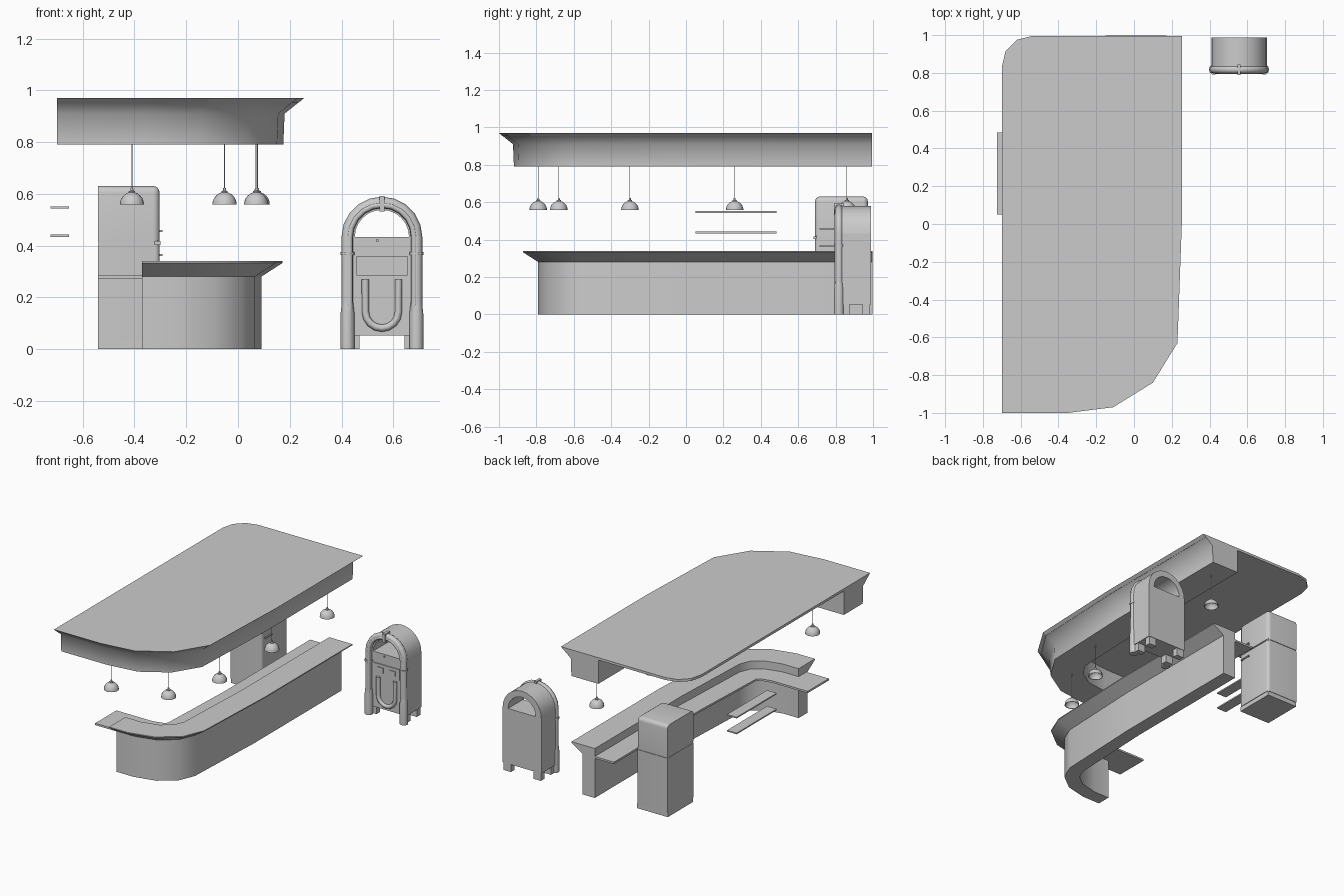
import bpy, bmesh, math
from math import pi, sin, cos, radians
from mathutils import Vector

if "Cube" in bpy.data.objects:
    bpy.data.objects.remove(bpy.data.objects["Cube"])


def finish(name, bm, smooth=None):
    bmesh.ops.recalc_face_normals(bm, faces=bm.faces)
    me = bpy.data.meshes.new(name)
    bm.to_mesh(me)
    bm.free()
    ob = bpy.data.objects.new(name, me)
    bpy.context.collection.objects.link(ob)
    if smooth:
        bpy.ops.object.select_all(action='DESELECT')
        ob.select_set(True)
        bpy.context.view_layer.objects.active = ob
        bpy.ops.object.shade_smooth_by_angle(angle=radians(smooth))
    return ob


def loft(name, rings, smooth=None, closed_rings=True, caps=True):
    """Skin a list of equal-length point rings."""
    bm = bmesh.new()
    rows = [[bm.verts.new(p) for p in r] for r in rings]
    n = len(rows[0])
    for a, b in zip(rows, rows[1:]):
        for i in range(n if closed_rings else n - 1):
            j = (i + 1) % n
            bm.faces.new((a[i], a[j], b[j], b[i]))
    if caps:
        bm.faces.new(rows[0])
        bm.faces.new(rows[-1])
    return finish(name, bm, smooth)


def offset(path, d):
    """Mitred parallel of a 2D path, positive d to the right of travel."""
    pts = [Vector(p) for p in path]
    nrm = []
    for a, b in zip(pts, pts[1:]):
        t = (b - a).normalized()
        nrm.append(Vector((t.y, -t.x)))
    out = []
    for i, p in enumerate(pts):
        a, b = nrm[max(i - 1, 0)], nrm[min(i, len(nrm) - 1)]
        m = (a + b).normalized()
        out.append(p + m * (d / m.dot(b)))
    return out


def sweep(name, path, profile, smooth=None):
    cols = [[(q.x, q.y, z) for q in offset(path, d)] for d, z in profile]
    return loft(name, list(zip(*cols)), smooth)


def box(name, x0, x1, y0, y1, z0, z1, round_r=0, rounded=None):
    bm = bmesh.new()
    bmesh.ops.create_cube(bm, size=1)
    for v in bm.verts:
        v.co = ((x0 + x1) / 2 + v.co.x * (x1 - x0),
                (y0 + y1) / 2 + v.co.y * (y1 - y0),
                (z0 + z1) / 2 + v.co.z * (z1 - z0))
    if round_r:
        edges = [e for e in bm.edges if rounded((e.verts[0].co + e.verts[1].co) / 2)]
        bmesh.ops.bevel(bm, geom=edges, offset=round_r, segments=4, profile=0.5, affect='EDGES')
    return finish(name, bm, 40 if round_r else None)


def turned(name, x, y, prof, n=16, caps=True):
    rings = [[(x + r * cos(2 * pi * i / n), y + r * sin(2 * pi * i / n), z) for i in range(n)]
             for r, z in prof]
    return loft(name, rings, 40, caps=caps)


def tube(name, pts, r):
    cu = bpy.data.curves.new(name, 'CURVE')
    cu.dimensions = '3D'
    cu.bevel_depth, cu.bevel_resolution, cu.use_fill_caps = r, 2, True
    sp = cu.splines.new('POLY')
    sp.points.add(len(pts) - 1)
    for p, c in zip(sp.points, pts):
        p.co = (*c, 1)
    ob = bpy.data.objects.new(name, cu)
    bpy.context.collection.objects.link(ob)
    bpy.ops.object.select_all(action='DESELECT')
    ob.select_set(True)
    bpy.context.view_layer.objects.active = ob
    bpy.ops.object.convert(target='MESH')


def arc(cx, cz, r, a0, a1, n):
    return [(cx + r * cos(radians(a0 + (a1 - a0) * i / n)),
             cz + r * sin(radians(a0 + (a1 - a0) * i / n))) for i in range(n + 1)]


# Canopy: thin roof slab with a flared valance along the front and right
roof = [(-0.70, -1), (-0.35, -1), (-0.11, -0.97), (0.10, -0.84), (0.23, -0.63),
        (0.255, 0.05), (0.255, 0.995)]
back = [(-0.54, 0.995), (-0.62, 0.975), (-0.68, 0.915), (-0.70, 0.83)]
loft("canopy_slab", [[(*p, 0.97) for p in roof + back],
                     [(*p, 0.953) for p in offset(roof, -0.02) + [Vector(b) for b in back]]])
sweep("canopy_valance", roof,
      [(-0.02, 0.954), (-0.075, 0.91), (-0.08, 0.79), (-0.285, 0.79), (-0.285, 0.954)], 60)

# Counter wall with flared bar top, and the lower work surface behind it
bend = [(-0.24, -0.79), (-0.09, -0.755), (0.02, -0.67), (0.065, -0.56), (0.09, 0.05), (0.09, 0.998)]
sweep("counter", [(-0.37, -0.79)] + bend,
      [(0, 0), (0, 0.28), (0.082, 0.333), (0.082, 0.34), (-0.095, 0.34), (-0.095, 0)], 40)
sweep("work_surface", [(-0.54, -0.79)] + bend,
      [(-0.01, 0.272), (-0.01, 0.285), (-0.24, 0.285), (-0.24, 0.272)], 40)

# Wall shelves
for i, z in enumerate((0.434, 0.543)):
    box(f"wall_shelf_{i}", -0.725, -0.652, 0.05, 0.485, z, z + 0.009)

# Pendant lamps
for i, (x, y) in enumerate([(-0.41, -0.79), (-0.052, -0.68), (0.07, -0.30), (0.076, 0.26), (0.076, 0.86)]):
    outer = [(0.047 * cos(a), 0.558 + 0.049 * sin(a)) for a in [k * pi / 12 for k in range(6)]]
    inner = [(r * 0.93, 0.558 + (z - 0.558) * 0.93) for r, z in reversed(outer)]
    turned(f"lamp_shade_{i}", x, y, inner + outer)
    turned(f"lamp_neck_{i}", x, y, [(0.013, 0.6), (0.012, 0.61), (0.006, 0.613), (0.005, 0.622)], 10)
    turned(f"lamp_cord_{i}", x, y, [(0.002, 0.615), (0.002, 0.795)], 6)

# Fridge, doors facing right
fx0, fx1, fy0, fy1 = -0.54, -0.303, 0.69, 0.972
xm = (fx0 + fx1) / 2
box("fridge_base", fx0, fx1 - 0.004, fy0 + 0.003, fy1 - 0.003, 0, 0.03)
box("fridge_lower", fx0, fx1, fy0, fy1, 0.03, 0.405, 0.018,
    lambda c: c.x > xm + 0.05 and 0.1 < c.z < 0.3)
box("fridge_gap", fx0 + 0.002, fx1 - 0.006, fy0 + 0.004, fy1 - 0.004, 0.40, 0.42)
box("fridge_upper", fx0, fx1, fy0, fy1, 0.413, 0.63, 0.025,
    lambda c: c.x > fx0 + 0.01 and c.z > 0.45)
for i, z in enumerate((0.364, 0.457)):
    box(f"fridge_handle_{i}", fx1 + 0.005, fx1 + 0.012, 0.715, 0.79, z - 0.004, z + 0.004)
    for y in (0.718, 0.78):
        box(f"fridge_handle_post_{i}", fx1 - 0.004, fx1 + 0.008, y, y + 0.007, z - 0.004, z + 0.004)
box("fridge_hinge", fx1 - 0.02, fx1 + 0.004, 0.683, 0.70, 0.403, 0.417)

# Jukebox cabinet: solid body below, open arch above
cx, cz = 0.556, 0.433
box("jukebox_body", cx - 0.147, cx + 0.147, 0.825, 0.988, 0.053, cz)
hood = [[(x, y, z) for (x, z), y in ((o, 0.825), (o, 0.988), (i, 0.988), (i, 0.825))]
        for o, i in zip(arc(cx, cz, 0.147, 0, 180, 12), arc(cx, cz, 0.105, 0, 180, 12))]
loft("jukebox_hood", hood, 35)

# Jukebox arch tube, with a slimmer tube in front, bands and feet
ty = 0.818
for name, R, r, y in (("jukebox_outer_tube", 0.134, 0.022, ty), ("jukebox_inner_tube", 0.125, 0.012, ty - 0.012)):
    tube(name, [(cx + R, y, 0.06)] + [(x, y, z) for x, z in arc(cx, cz, R, 0, 180, 10)]
         + [(cx - R, y, 0.06)], r)
for s in (-1, 1):
    x = cx + s * 0.133
    turned("jukebox_column", x, ty, [(0.027, 0), (0.027, 0.135), (0.022, 0.18)], 10)
    turned("jukebox_band", x, ty, [(0.027, 0.363), (0.027, 0.375)], 10)
    for part, y in (("front", 0.835), ("back", 0.945)):
        a, b = sorted((cx + s * 0.087, cx + s * 0.142))
        box(f"jukebox_{part}_foot", a, b, y, y + 0.04, 0, 0.056)
box("jukebox_top_band", cx - 0.009, cx + 0.009, 0.79, 0.845, 0.532, 0.592)

# Jukebox front: U tube, grille panel and controls
tube("jukebox_u_tube", [(cx + 0.064, 0.822, 0.27)]
     + [(x, 0.822, z) for x, z in arc(cx, 0.145, 0.064, 0, -180, 8)]
     + [(cx - 0.064, 0.822, 0.27)], 0.014)
box("jukebox_control_panel", cx - 0.098, cx + 0.098, 0.819, 0.828, 0.285, 0.36)
for s in (-1, 1):
    box("jukebox_selector", cx + s * 0.045 - 0.022, cx + s * 0.045 + 0.022, 0.814, 0.822, 0.305, 0.34)
box("jukebox_knob", cx - 0.022, cx - 0.014, 0.817, 0.827, 0.416, 0.424)
